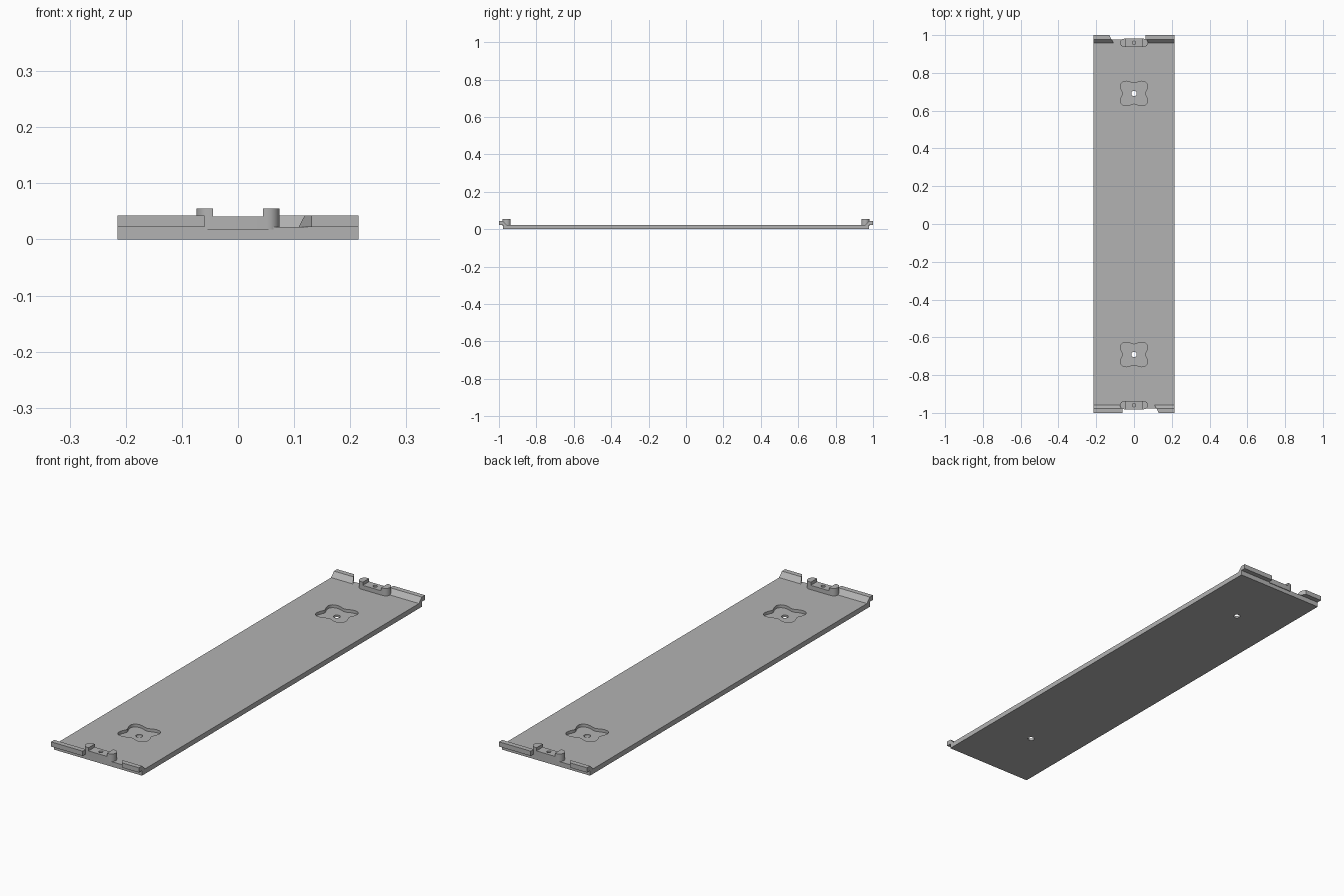
import bpy, bmesh, math

if "Cube" in bpy.data.objects:
    bpy.data.objects.remove(bpy.data.objects["Cube"])

grey = bpy.data.materials.new("grey")
grey.diffuse_color = (0.45, 0.45, 0.45, 1)
grey.use_nodes = True
grey.node_tree.nodes["Principled BSDF"].inputs["Base Color"].default_value = grey.diffuse_color


def loft(name, rings):
    """Solid from a list of matching closed rings of points."""
    bm = bmesh.new()
    vs = [[bm.verts.new(p) for p in ring] for ring in rings]
    n = len(vs[0])
    for a, b in zip(vs, vs[1:]):
        for i in range(n):
            bm.faces.new((a[i], a[(i + 1) % n], b[(i + 1) % n], b[i]))
    bm.faces.new(vs[0][::-1])
    bm.faces.new(vs[-1])
    bmesh.ops.recalc_face_normals(bm, faces=bm.faces)
    me = bpy.data.meshes.new(name)
    bm.to_mesh(me)
    bm.free()
    ob = bpy.data.objects.new(name, me)
    bpy.context.collection.objects.link(ob)
    me.materials.append(grey)
    return ob


def prism(name, outline, z0, z1):
    return loft(name, [[(x, y, z) for x, y in outline] for z in (z0, z1)])


def circle(cx, cy, r, n=24):
    return [(cx + r * math.cos(2 * math.pi * i / n),
             cy + r * math.sin(2 * math.pi * i / n)) for i in range(n)]


def rect(x, y):
    return [(-x, -y), (x, -y), (x, y), (-x, y)]


def cut(ob, cutter):
    cutter.hide_render = True
    m = ob.modifiers.new("cut", 'BOOLEAN')
    m.operation, m.solver, m.object = 'DIFFERENCE', 'EXACT', cutter
    bpy.ops.object.select_all(action='DESELECT')
    bpy.context.view_layer.objects.active = ob
    ob.select_set(True)
    bpy.ops.object.modifier_apply(modifier="cut")
    bpy.data.objects.remove(cutter)


def smooth(ob):
    bpy.ops.object.select_all(action='DESELECT')
    bpy.context.view_layer.objects.active = ob
    ob.select_set(True)
    bpy.ops.object.shade_smooth_by_angle(angle=math.radians(30))


TOP = 0.022
plate = prism("plate", rect(0.215, 0.978), 0, TOP)

# Four-lobed pockets with a screw hole through the floor
for cy in (-0.691, 0.691):
    lobes = []
    for i in range(48):
        t = 2 * math.pi * i / 48
        r = 0.068 - 0.014 * math.cos(4 * t)
        lobes.append((1.1 * r * math.cos(t), cy + r * math.sin(t)))
    cut(plate, prism("pocket_cutter", lobes, 0.009, 0.05))
    cut(plate, prism("hole_cutter", circle(0, cy, 0.014), -0.05, 0.05))
smooth(plate)

# Lip section: sloped inner face, overhanging outer edge
LIP = [(0.958, 0.018), (0.958, TOP), (0.978, 0.043), (1.0, 0.043),
       (1.0, TOP), (0.978, TOP), (0.978, 0.018)]

# Both ends are the same, turned half a revolution
for side, s in (("back", 1), ("front", -1)):
    def lip(name, x0, x1, slant):
        rings = [[(s * x0, s * y, z) for y, z in LIP],
                 [(s * (x1 - slant * (y - 0.958)), s * y, z) for y, z in LIP]]
        loft(f"{side}_{name}", rings)
    lip("long_lip", 0.215, 0.06, 0)
    lip("short_lip", -0.215, -0.108, 0.55)

    # Rounded locating block with a small hole
    cy, r, half = s * 0.959, 0.022, 0.052
    arc = [(half + r * math.cos(a), r * math.sin(a))
           for a in (math.pi * (i / 12 - 0.5) for i in range(13))]
    capsule = [(x, cy + y) for x, y in arc] + [(-x, cy - y) for x, y in arc]
    block = prism(f"{side}_block", capsule, 0.018, 0.041)
    cut(block, prism("hole_cutter", circle(0, cy, 0.009), 0.024, 0.06))
    smooth(block)

    # Raised pegs on both rounded ends of the block
    for label, m in (("left", -1), ("right", 1)):
        end = [(0.045, -r)] + arc + [(0.045, r)]
        smooth(prism(f"{side}_{label}_peg",
                     [(m * x, cy + y) for x, y in end], 0.039, 0.055))
